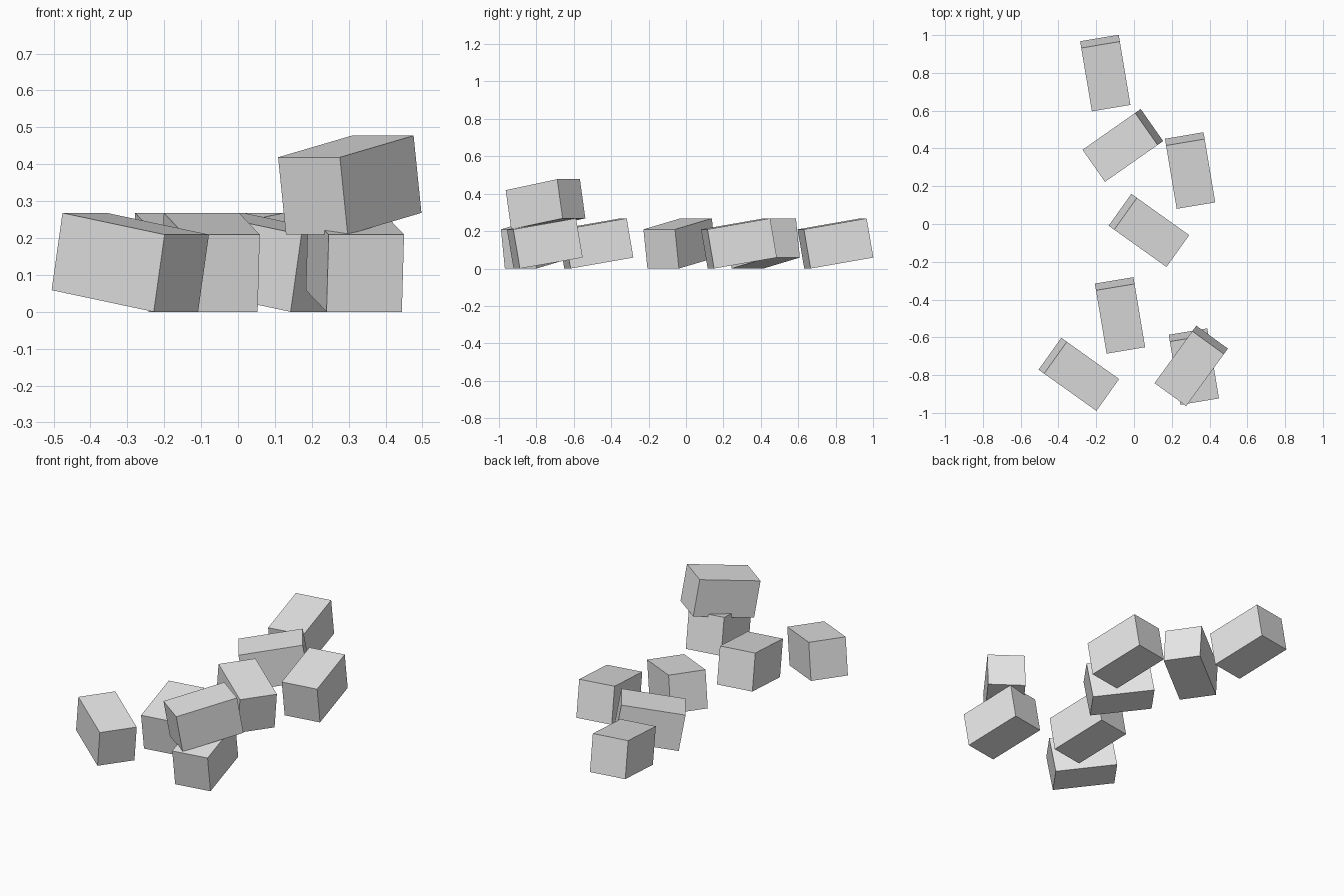
import bpy
from math import radians
from mathutils import Matrix, Vector

cube = bpy.data.objects.get("Cube")
if cube:
    bpy.data.objects.remove(cube, do_unlink=True)

# One plain grey for every block
grey = bpy.data.materials.new("light_grey")
grey.use_nodes = True
grey.diffuse_color = (0.8, 0.8, 0.8, 1)
grey.node_tree.nodes["Principled BSDF"].inputs["Base Color"].default_value = grey.diffuse_color

SIZE = Vector((0.345, 0.207, 0.2125))   # length, width, height
TILT = radians(-9.8)                    # raises the leading end
REST = 0.134                            # centre height of a block on the ground
LAYER = 0.2095                          # rise of a stacked block


def block(name, x, y, heading, layer=0):
    """Tilted block whose raised end points along the heading."""
    bpy.ops.mesh.primitive_cube_add(size=1)
    ob = bpy.context.object
    ob.name = name
    ob.data.name = name
    ob.data.materials.append(grey)
    ob.matrix_world = (Matrix.Translation((x, y, REST + layer * LAYER))
                       @ Matrix.Rotation(radians(heading), 4, "Z")
                       @ Matrix.Rotation(TILT, 4, "Y")
                       @ Matrix.Diagonal(SIZE).to_4x4())
    return ob


# Scattered blocks from back to front
block("back_block", -0.152, 0.799, 99.5)
block("back_crossing_block", -0.059, 0.416, 35)
block("back_left_block", 0.297, 0.283, 99.5)
block("middle_block", 0.079, -0.034, 144.5)
block("front_middle_block", -0.074, -0.484, 99.5)
block("front_right_block", -0.292, -0.796, 144.5)
block("front_left_block", 0.317, -0.755, 99.5)

# Block stacked on the front left one
block("stacked_block", 0.303, -0.751, 54, layer=1)
